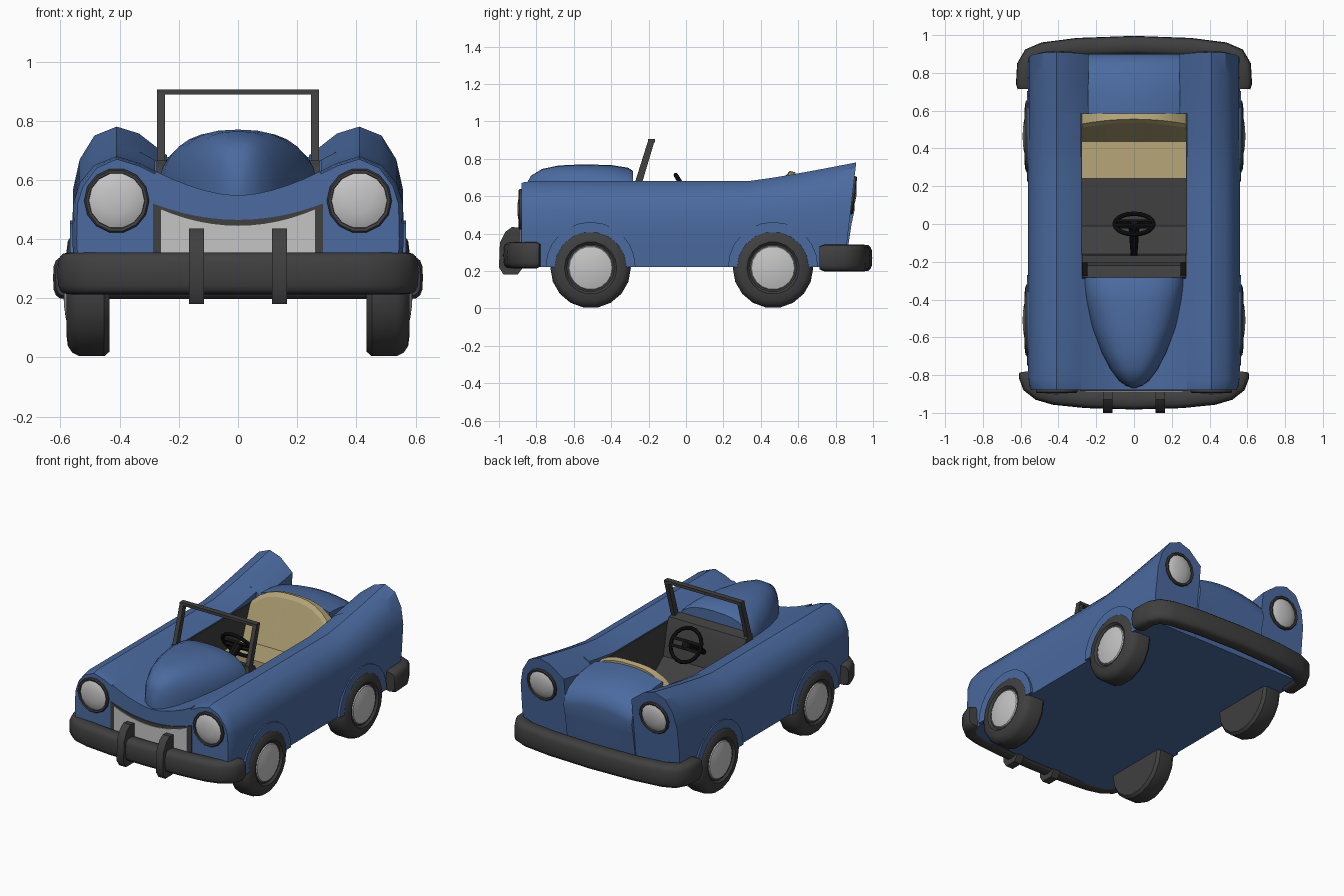
import bpy, bmesh, math
from mathutils import Matrix, Vector

if "Cube" in bpy.data.objects:
    bpy.data.objects.remove(bpy.data.objects["Cube"])


def material(name, rgb):
    m = bpy.data.materials.new(name)
    m.diffuse_color = (*rgb, 1)
    m.use_nodes = True
    m.node_tree.nodes["Principled BSDF"].inputs["Base Color"].default_value = m.diffuse_color
    return m


BLUE = material("blue_paint", (0.07, 0.145, 0.35))
GREY = material("dark_grey", (0.05, 0.05, 0.05))
BLACK = material("black", (0.006, 0.006, 0.006))
TAN = material("tan_seat", (0.47, 0.38, 0.19))
LIGHT = material("light_grey", (0.56, 0.56, 0.56))


def finish(name, bm, mat, angle=35):
    bmesh.ops.remove_doubles(bm, verts=bm.verts, dist=1e-5)
    bmesh.ops.recalc_face_normals(bm, faces=bm.faces)
    me = bpy.data.meshes.new(name)
    bm.to_mesh(me)
    bm.free()
    me.materials.append(mat)
    ob = bpy.data.objects.new(name, me)
    bpy.context.collection.objects.link(ob)
    bpy.context.view_layer.objects.active = ob
    ob.select_set(True)
    bpy.ops.object.shade_smooth_by_angle(angle=math.radians(angle))
    ob.select_set(False)
    return ob


def loft(name, rings, mat, angle=35):
    """Skin closed rings of points and cap both ends."""
    bm = bmesh.new()
    rows = [[bm.verts.new(p) for p in r] for r in rings]
    n = len(rows[0])
    for a, b in zip(rows, rows[1:]):
        for i in range(n):
            j = (i + 1) % n
            bm.faces.new((a[i], a[j], b[j], b[i]))
    bm.faces.new(rows[0])
    bm.faces.new(rows[-1])
    return finish(name, bm, mat, angle)


def extrude_x(name, yz, x0, x1, mat):
    return loft(name, [[(x, y, z) for y, z in yz] for x in (x0, x1)], mat)


def box(name, x, y, z, mat):
    return extrude_x(name, [(y[0], z[0]), (y[1], z[0]), (y[1], z[1]), (y[0], z[1])], *x, mat)


def lathe(name, profile, n, mat, centre, axis):
    """Revolve (radius, height) points around an axis."""
    rot = Vector(axis).to_track_quat('Z', 'Y').to_matrix().to_4x4()
    mtx = Matrix.Translation(centre) @ rot
    bm = bmesh.new()
    rows = []
    for k in range(n):
        a = 2 * math.pi * k / n
        rows.append([bm.verts.new(mtx @ Vector((r * math.cos(a), r * math.sin(a), h)))
                     for r, h in profile])
    for k in range(n):
        a, b = rows[k], rows[(k + 1) % n]
        for i in range(len(profile) - 1):
            quad = (a[i], a[i + 1], b[i + 1], b[i])
            if profile[i][0] == 0:
                quad = (a[i], a[i + 1], b[i + 1])
            elif profile[i + 1][0] == 0:
                quad = (a[i], a[i + 1], b[i])
            bm.faces.new(quad)
    return finish(name, bm, mat)


def lamp(name, r, centre, axis):
    lathe(name + "_rim", [(0, -0.03), (r, -0.03), (r, 0.008), (r * 0.95, 0.014), (r * 0.86, 0.012),
                          (r * 0.85, 0.0), (0, 0.0)], 14, GREY, centre, axis)
    lathe(name + "_lens", [(r * 0.86, 0.002), (r * 0.7, 0.011), (r * 0.4, 0.018), (0, 0.021)],
          14, LIGHT, centre, axis)


# Long side bodies: fender section swept from nose to tail
def fender_ring(y, inner, side):
    dz = 0.1 * max(0, (y - 0.33) / 0.58) ** 1.15
    nose = min(1, max(0, (-0.82 - y) / 0.06))
    pts = [(inner, 0.22), (0.55, 0.22), (0.56, 0.4), (0.557, 0.52), (0.535, 0.59), (0.485, 0.65),
           (0.41, 0.68), (0.335, 0.657), (inner, 0.63 if inner > 0.25 else 0.6)]
    ring = []
    for x, z in pts:
        z += dz * max(0, min(1, (z - 0.4) / 0.24))
        if x > 0.41:
            x = 0.41 + (x - 0.41) * (1 - 0.1 * nose * nose)
        if z > 0.55:
            z -= 0.01 * nose * nose
        yy = y - (0.78 - z) * 0.115 * max(0, (y - 0.6) / 0.31)
        ring.append((x * side, yy, z))
    return ring


for side, tag in ((1, "right"), (-1, "left")):
    stations = [(y, 0.28) for y in (-0.88, -0.86, -0.82, -0.5, -0.28, 0.1, 0.33, 0.45, 0.585)]
    stations += [(y, 0.24) for y in (0.586, 0.7, 0.8, 0.91)]
    loft(tag + "_side_body", [fender_ring(y, i, side) for y, i in stations], BLUE)
    # Cockpit side lining
    box(tag + "_lining", (side * 0.274, side * 0.281), (-0.28, 0.585), (0.25, 0.625), GREY)
    # Wheels with arches and hubcaps
    for wy, end in ((-0.51, "front"), (0.465, "rear")):
        arch = [(wy + 0.24 * math.cos(math.pi * k / 12), 0.222 + 0.24 * math.sin(math.pi * k / 12))
                for k in range(13)]
        extrude_x(f"{end}_{tag}_arch", arch, side * 0.5, side * 0.567, BLUE)
        lathe(f"{end}_{tag}_tyre", [(0, 0.435), (0.2, 0.435), (0.215, 0.452), (0.215, 0.535), (0.203, 0.56),
                                    (0.18, 0.575), (0.14, 0.58), (0.128, 0.568), (0, 0.565)],
              18, GREY, (0, wy, 0.216), (side, 0, 0))
        lathe(f"{end}_{tag}_hubcap", [(0.12, 0.566), (0.115, 0.574), (0.08, 0.583), (0.04, 0.588), (0, 0.59)],
              18, LIGHT, (0, wy, 0.216), (side, 0, 0))
    # Head and tail lamps
    lamp(tag + "_headlamp", 0.11, (side * 0.41, -0.881, 0.53), (0, -1, 0))
    lamp(tag + "_tail_lamp", 0.105, (side * 0.4, 0.89, 0.605), (0, 1, -0.115))
    # Front bumper guards
    guard = [(-0.87, 0.22), (-0.9, 0.18), (-0.975, 0.18), (-1.0, 0.22), (-0.995, 0.35), (-0.965, 0.41),
             (-0.93, 0.435), (-0.88, 0.43)]
    extrude_x(tag + "_bumper_guard", guard, side * 0.115, side * 0.165, GREY)
    # Windscreen post, leaning back
    extrude_x(tag + "_windscreen_post", [(-0.29, 0.62), (-0.25, 0.62), (-0.165, 0.905), (-0.2, 0.905)],
              side * 0.247, side * 0.274, GREY)

box("windscreen_top", (-0.274, 0.274), (-0.203, -0.167), (0.888, 0.906), GREY)

# Nose between the fenders, with a dipped top
dip = [(x / 20 * 0.28, 0.547 + 0.083 * abs(x / 20) ** 1.7) for x in range(-20, 21, 4)]
loft("nose", [[(-0.28, y, 0.22)] + [(x, y, z) for x, z in dip] + [(0.28, y, 0.22)]
              for y in (-0.88, -0.28)], BLUE)

# Domed hood
hood = []
for y, w, h in [(-0.284, 0.27, 0.735), (-0.31, 0.27, 0.752), (-0.4, 0.257, 0.766), (-0.55, 0.222, 0.77),
                (-0.68, 0.172, 0.764), (-0.77, 0.125, 0.745), (-0.83, 0.08, 0.708),
                (-0.855, 0.045, 0.66), (-0.867, 0.012, 0.57)]:
    ring = []
    for k in range(17):
        c, s = math.cos(math.pi * k / 16), math.sin(math.pi * k / 16)
        ring.append((math.copysign(abs(c) ** 0.75, c) * w, y, 0.54 + (h - 0.54) * max(0, s) ** 0.75))
    hood.append(ring)
loft("hood", hood, BLUE, 50)

# Trunk: profile repeated across the width with an arched top
trunk = []
for k in range(-4, 5):
    u = k / 4
    prof = [(0.583, 0.22), (0.583, 0.715), (0.68, 0.71), (0.78, 0.69), (0.85, 0.655), (0.89, 0.61),
            (0.9, 0.56), (0.885, 0.45), (0.862, 0.3), (0.848, 0.22)]
    trunk.append([(0.243 * u, y, z - (0.04 * u * u if z > 0.5 else 0)) for y, z in prof])
loft("trunk", trunk, BLUE)

# Floor and cabin tub with toe board and dashboard
box("underbody", (-0.281, 0.281), (-0.281, 0.586), (0.22, 0.26), BLUE)
tub = [(0.58, 0.25), (0.58, 0.3), (-0.01, 0.3), (-0.16, 0.42), (-0.2, 0.61), (-0.22, 0.65),
       (-0.282, 0.665), (-0.282, 0.25)]
extrude_x("cabin_tub", tub, -0.275, 0.275, GREY)

# Seat cushion and arched, pleated backrest
box("seat_cushion", (-0.274, 0.274), (0.24, 0.46), (0.29, 0.42), TAN)
back = []
for k in range(-5, 6):
    u = k / 5
    top = 0.735 - 0.1 * abs(u) ** 3
    lean = 0.025 * u * u
    back.append([(0.274 * u, y, z) for y, z in
                 [(0.43, 0.4), (0.535 - lean, top - 0.025), (0.555 - lean, top),
                  (0.585, top - 0.008), (0.585, 0.4)]])
loft("seat_back", back, TAN, 20)

# Steering wheel, spokes and column
axis = Vector((0, 0.85, 0.53)).normalized()
hub = Vector((0, 0.0, 0.625))
rim = [(0.103 + 0.012 * math.cos(math.pi * k / 4), 0.012 * math.sin(math.pi * k / 4)) for k in range(9)]
lathe("steering_rim", rim, 20, BLACK, hub, axis)
up = Vector((0, -0.53, 0.85)).normalized()
for s, tag in ((1, "upper"), (-1, "lower")):
    mid = hub + up * 0.022 * s
    loft(tag + "_steering_spoke", [[mid + Vector((x, 0, 0)) + up * a + axis * b for a, b in
                                    ((-.009, -.008), (.009, -.008), (.009, .008), (-.009, .008))]
                                   for x in (-0.1, 0.1)], BLACK)
lathe("steering_column", [(0, -0.22), (0.016, -0.22), (0.03, 0.0), (0.02, 0.01), (0, 0.012)], 10, BLACK, hub, axis)

# Grille: dark frame plate and light panel, both with a sagging top edge
for name, w, top, y, mat in (("grille_frame", 0.287, 0.465, -0.885, GREY),
                             ("grille_panel", 0.26, 0.445, -0.89, LIGHT)):
    loft(name, [[(w * k / 6, yy, z) for yy, z in
                 ((y, 0.27), (y, top + 0.055 * (k / 6) ** 2), (-0.87, top + 0.055 * (k / 6) ** 2), (-0.87, 0.27))]
                for k in range(-6, 7)], mat)


# Wrap-around bumpers: rounded section swept along a half path and its mirror
def bumper(name, half, zc, depth, height):
    path = [Vector((x, y, zc)) for x, y in half]
    path += [Vector((-p.x, p.y, zc)) for p in reversed(path[:-1])]
    rings = []
    for i, p in enumerate(path):
        t = (path[min(i + 1, len(path) - 1)] - path[max(i - 1, 0)]).normalized()
        n = Vector((t.y, -t.x, 0))
        s = 0.85 if i in (0, len(path) - 1) else 1
        ring = []
        for k in range(16):
            c, q = math.cos(math.pi * k / 8), math.sin(math.pi * k / 8)
            ring.append(p + n * (math.copysign(abs(c) ** 0.6, c) * depth * s)
                        + Vector((0, 0, math.copysign(abs(q) ** 0.6, q) * height * s)))
        rings.append(ring)
    loft(name, rings, GREY, 50)


bumper("front_bumper", [(0.565, -0.78), (0.562, -0.8), (0.545, -0.85), (0.5, -0.885), (0.42, -0.908),
                        (0.25, -0.925), (0, -0.932)], 0.284, 0.05, 0.071)
bumper("rear_bumper", [(0.574, 0.715), (0.575, 0.74), (0.57, 0.84), (0.545, 0.885), (0.48, 0.912),
                       (0.3, 0.935), (0, 0.946)], 0.269, 0.05, 0.072)
